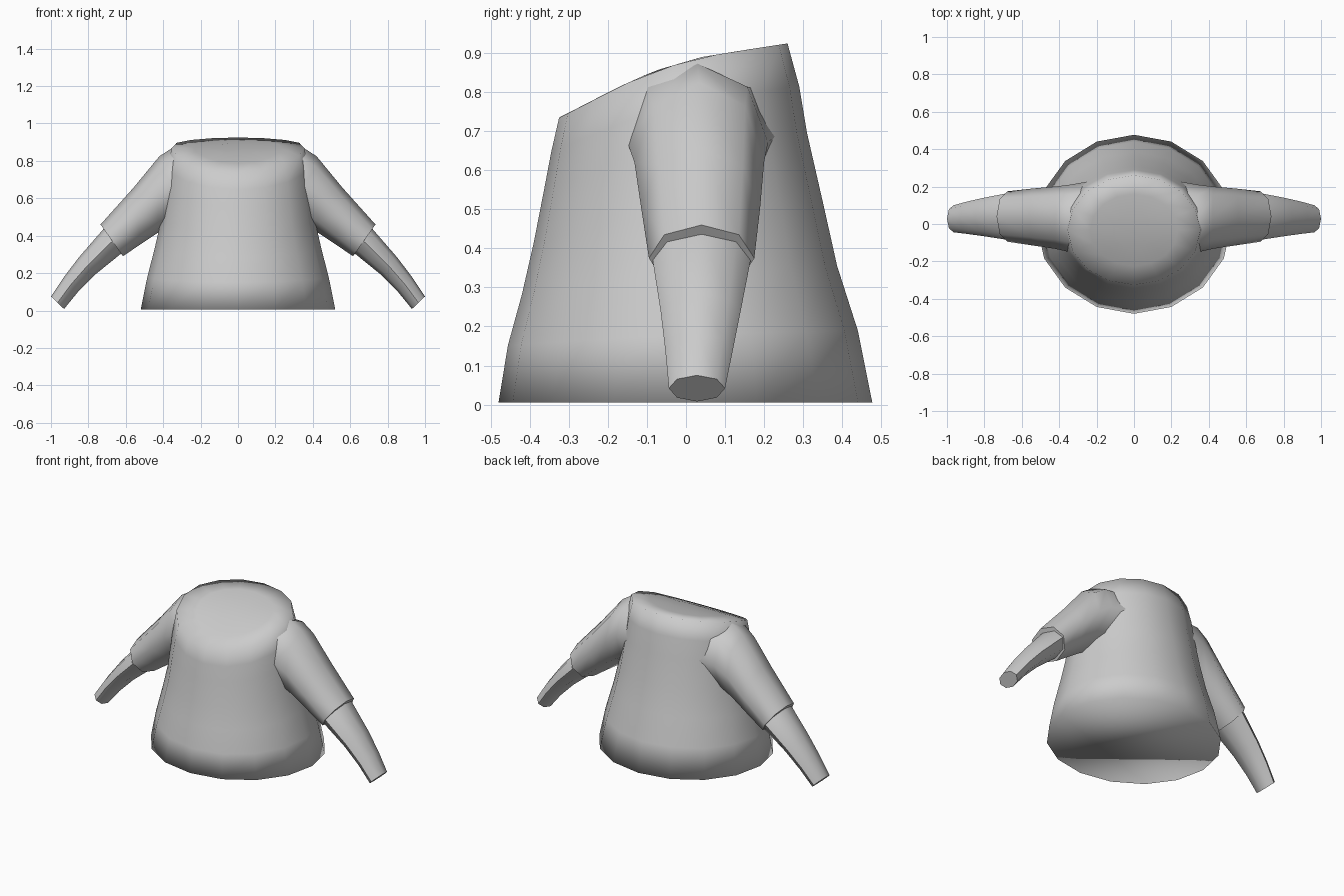
import bpy, bmesh, math
from mathutils import Vector

if "Cube" in bpy.data.objects:
    bpy.data.objects.remove(bpy.data.objects["Cube"])

grey = bpy.data.materials.new("light grey")
grey.diffuse_color = (0.6, 0.6, 0.6, 1)
grey.use_nodes = True
grey.node_tree.nodes["Principled BSDF"].inputs["Base Color"].default_value = grey.diffuse_color


def loft(name, rings, smooth_angle):
    """Skin a list of closed rings and cap both ends."""
    bm = bmesh.new()
    loops = [[bm.verts.new(p) for p in ring] for ring in rings]
    n = len(loops[0])
    for a, b in zip(loops, loops[1:]):
        for i in range(n):
            j = (i + 1) % n
            bm.faces.new((a[i], a[j], b[j], b[i]))
    bm.faces.new(loops[0][::-1])
    bm.faces.new(loops[-1])
    bmesh.ops.recalc_face_normals(bm, faces=bm.faces[:])
    mesh = bpy.data.meshes.new(name)
    bm.to_mesh(mesh)
    bm.free()
    mesh.materials.append(grey)
    obj = bpy.data.objects.new(name, mesh)
    bpy.context.collection.objects.link(obj)
    bpy.ops.object.select_all(action='DESELECT')
    obj.select_set(True)
    bpy.context.view_layer.objects.active = obj
    bpy.ops.object.shade_smooth_by_angle(angle=math.radians(smooth_angle))


# Slope of the neckline, as (y, z)
SLOPE = [(-0.325, 0.735), (-0.28, 0.757), (-0.18, 0.81), (-0.08, 0.855),
         (0.04, 0.89), (0.15, 0.908), (0.26, 0.925)]


def top_height(y):
    for (y0, z0), (y1, z1) in zip(SLOPE, SLOPE[1:]):
        if y <= y1:
            return z0 + (z1 - z0) * (y - y0) / (y1 - y0)
    return SLOPE[-1][1]


def torso_ring(frac, half_x, front, back, scale=1.0, n=16):
    mid, half_y = (front + back) / 2, (back - front) / 2
    ring = []
    for i in range(n):
        a = 2 * math.pi * i / n
        c, s = math.cos(a) * scale, math.sin(a) * scale
        z = frac * top_height(-0.0325 + 0.2925 * s)
        ring.append((half_x * c, mid + half_y * s, z + 0.006 * (1 - frac)))
    return ring


# Torso: flared body with a sloping closed top
TORSO = [(0, 0.52, -0.48, 0.477), (0.2, 0.485, -0.456, 0.44),
         (0.38, 0.445, -0.42, 0.387), (0.56, 0.41, -0.39, 0.35),
         (0.75, 0.39, -0.363, 0.31), (0.88, 0.375, -0.345, 0.29),
         (1.0, 0.355, -0.325, 0.26)]
rings = [torso_ring(*t) for t in TORSO]
rings += [torso_ring(*TORSO[-1], scale=k) for k in (0.66, 0.33)]
loft("torso", rings, 110)


def limb_ring(top, bottom, y0, y1, side, n=8):
    """Oval ring between a top and a bottom (x, z) point."""
    t, b = Vector(top), Vector(bottom)
    mid, half = (t + b) / 2, (t - b) / 2
    ring = []
    for i in range(n):
        a = 2 * math.pi * i / n
        p = mid + half * math.cos(a)
        ring.append((side * p.x, (y0 + y1) / 2 + (y1 - y0) / 2 * math.sin(a), p.y))
    return ring


# Sleeves and forearms as (top, bottom, y front, y back)
SLEEVE = [((0.24, 0.86), (0.22, 0.52), -0.17, 0.23),
          ((0.345, 0.873), (0.34, 0.47), -0.15, 0.21),
          ((0.42, 0.825), (0.43, 0.415), -0.132, 0.2),
          ((0.56, 0.655), (0.52, 0.355), -0.115, 0.19),
          ((0.735, 0.46), (0.615, 0.29), -0.095, 0.175)]
FOREARM = [((0.66, 0.475), (0.58, 0.335), -0.085, 0.165),
           ((0.72, 0.435), (0.63, 0.3), -0.085, 0.165),
           ((0.85, 0.285), (0.76, 0.195), -0.065, 0.14),
           ((0.93, 0.18), (0.855, 0.1), -0.053, 0.12),
           ((1.0, 0.075), (0.93, 0.008), -0.044, 0.1)]
for side, word in ((1, "right"), (-1, "left")):
    loft(word + "_sleeve", [limb_ring(*s, side) for s in SLEEVE], 60)
    loft(word + "_forearm", [limb_ring(*s, side) for s in FOREARM], 60)
